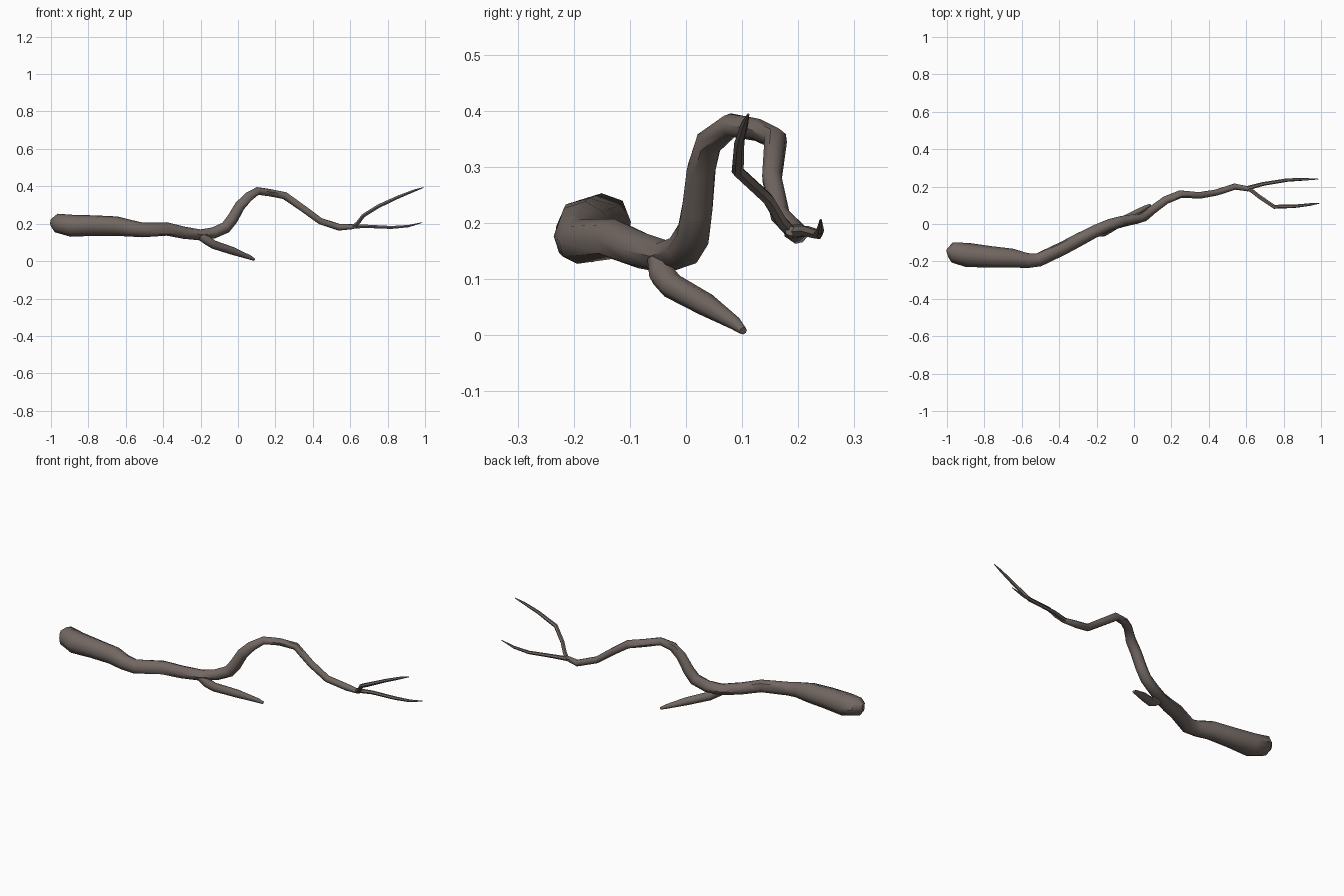
import bpy, bmesh, math
from mathutils import Vector

bark = bpy.data.materials.new("grey brown bark")
bark.diffuse_color = (0.17, 0.138, 0.122, 1)


def limb(name, pts, sides=8, knobbly=0.0):
    """Sweep a tapering tube through (x, y, z, radius) points."""
    pos = [Vector(p[:3]) for p in pts]
    bm = bmesh.new()
    rings = []
    side = Vector((0, 1, 0))
    for i, p in enumerate(pos):
        a, b = pos[max(i - 1, 0)], pos[min(i + 1, len(pos) - 1)]
        t = (b - a).normalized()
        side = (side - t * side.dot(t)).normalized()
        up = t.cross(side)
        ring = []
        for k in range(sides):
            ang = 2 * math.pi * k / sides
            r = pts[i][3] * (1 + knobbly * math.sin(2 * ang + i * 0.9))
            ring.append(bm.verts.new(p + r * (math.cos(ang) * side + math.sin(ang) * up)))
        rings.append(ring)
    for r0, r1 in zip(rings, rings[1:]):
        for k in range(sides):
            n = (k + 1) % sides
            bm.faces.new((r0[k], r0[n], r1[n], r1[k]))
    bm.faces.new(rings[0][::-1])
    bm.faces.new(rings[-1])
    bmesh.ops.recalc_face_normals(bm, faces=bm.faces)
    me = bpy.data.meshes.new(name)
    bm.to_mesh(me)
    bm.free()
    ob = bpy.data.objects.new(name, me)
    bpy.context.collection.objects.link(ob)
    me.materials.append(bark)
    bpy.context.view_layer.objects.active = ob
    ob.select_set(True)
    bpy.ops.object.shade_smooth_by_angle(angle=math.radians(50))
    ob.select_set(False)


# thick main branch, from the broken butt to the fork
limb("main_branch", [
    (-0.998, -0.16, 0.205, 0.022), (-0.972, -0.152, 0.204, 0.052),
    (-0.89, -0.166, 0.189, 0.062), (-0.77, -0.175, 0.19, 0.056),
    (-0.65, -0.182, 0.187, 0.051), (-0.57, -0.196, 0.175, 0.042),
    (-0.51, -0.192, 0.167, 0.038), (-0.38, -0.13, 0.172, 0.036),
    (-0.29, -0.082, 0.152, 0.034), (-0.20, -0.035, 0.14, 0.031),
    (-0.13, -0.005, 0.151, 0.031), (-0.065, 0.013, 0.18, 0.031),
    (-0.03, 0.02, 0.225, 0.03), (0.01, 0.027, 0.295, 0.028),
    (0.055, 0.04, 0.343, 0.026), (0.105, 0.08, 0.375, 0.022),
    (0.17, 0.128, 0.366, 0.021), (0.25, 0.16, 0.35, 0.021),
    (0.35, 0.153, 0.28, 0.019), (0.44, 0.168, 0.214, 0.018),
    (0.54, 0.2, 0.181, 0.018), (0.61, 0.188, 0.184, 0.014),
    (0.635, 0.186, 0.186, 0.009)], knobbly=0.05)

# stubby side branch reaching down to the ground
limb("side_branch", [
    (-0.20, -0.045, 0.135, 0.024), (-0.16, -0.042, 0.108, 0.024),
    (-0.13, -0.025, 0.088, 0.023), (-0.03, 0.035, 0.055, 0.021),
    (0.06, 0.088, 0.021, 0.012), (0.088, 0.102, 0.008, 0.007)])

# two thin end twigs
limb("rising_twig", [
    (0.61, 0.19, 0.182, 0.011), (0.64, 0.17, 0.203, 0.011),
    (0.67, 0.146, 0.243, 0.011), (0.75, 0.092, 0.293, 0.011),
    (0.86, 0.095, 0.344, 0.009), (0.94, 0.104, 0.376, 0.007),
    (0.992, 0.111, 0.394, 0.002)], sides=6)
limb("level_twig", [
    (0.60, 0.19, 0.184, 0.012), (0.69, 0.214, 0.186, 0.01),
    (0.82, 0.235, 0.18, 0.009), (0.91, 0.239, 0.187, 0.007),
    (0.985, 0.24, 0.206, 0.002)], sides=6)
